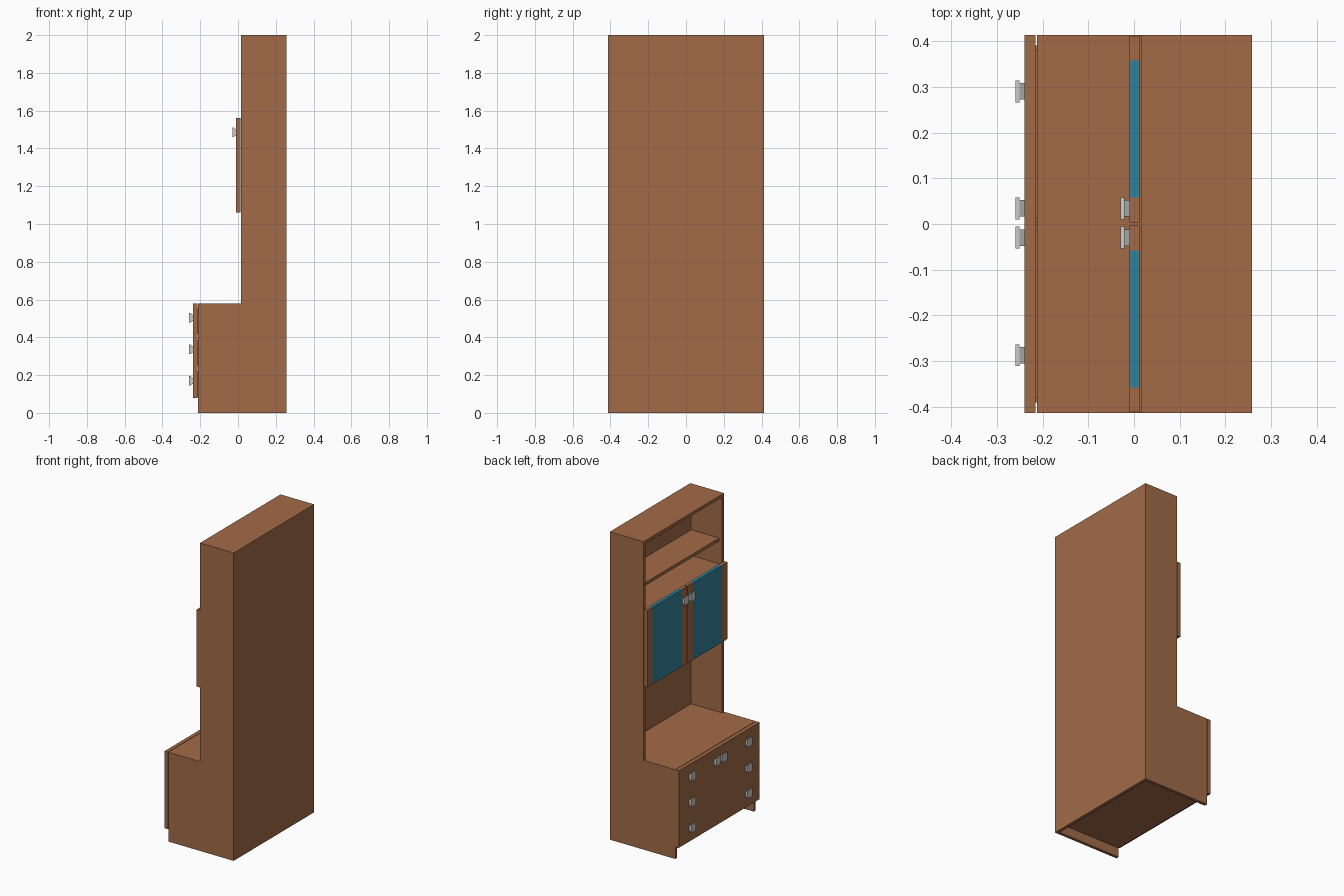
import bpy, bmesh

cube = bpy.data.objects.get("Cube")
if cube:
    bpy.data.objects.remove(cube, do_unlink=True)


def material(name, rgb):
    m = bpy.data.materials.new(name)
    m.use_nodes = True
    m.diffuse_color = (*rgb, 1)
    m.node_tree.nodes["Principled BSDF"].inputs["Base Color"].default_value = (*rgb, 1)
    return m


WOOD = material("brown_wood", (0.36, 0.147, 0.064))
GLASS = material("teal_glass", (0.03, 0.225, 0.33))
METAL = material("light_metal", (0.6, 0.6, 0.6))


def finish(name, bm, mat):
    bmesh.ops.recalc_face_normals(bm, faces=bm.faces)
    mesh = bpy.data.meshes.new(name)
    bm.to_mesh(mesh)
    bm.free()
    mesh.materials.append(mat)
    ob = bpy.data.objects.new(name, mesh)
    bpy.context.collection.objects.link(ob)
    return ob


def prism(name, profile, y0, y1, mat=WOOD):
    """Extrude an (x, z) profile along y."""
    bm = bmesh.new()
    face = bm.faces.new([bm.verts.new((x, y0, z)) for x, z in profile])
    ext = bmesh.ops.extrude_face_region(bm, geom=[face])["geom"]
    verts = [v for v in ext if isinstance(v, bmesh.types.BMVert)]
    bmesh.ops.translate(bm, verts=verts, vec=(0, y1 - y0, 0))
    return finish(name, bm, mat)


def box(name, xs, ys, zs, mat=WOOD):
    (a, b), (c, d) = xs, zs
    return prism(name, [(a, c), (b, c), (b, d), (a, d)], ys[0], ys[1], mat)


def handle(name, x, y, z):
    """Flat grip plate on a tapering stem, projecting to -x."""
    box(name + "_plate", (x - 0.02, x - 0.011), (y - 0.024, y + 0.024),
        (z - 0.025, z + 0.025), METAL)
    prism(name + "_stem", [(x - 0.011, z - 0.022), (x, z - 0.015),
                           (x, z + 0.015), (x - 0.011, z + 0.022)],
          y - 0.018, y + 0.018, METAL)


# Main dimensions
W, T = 0.413, 0.02
IN = W - T
BASE_X, UP_X, BACK_X = -0.212, 0.016, 0.258
COUNTER, TOP, FOOT = 0.58, 2.0, 0.08
inner = (-IN, IN)
back_in = BACK_X - T

# Carcass: stepped side panels, back and horizontal boards
steps = [(BASE_X, 0), (BACK_X, 0), (BACK_X, TOP), (UP_X, TOP),
         (UP_X, COUNTER), (BASE_X, COUNTER)]
for side, y in (("left", IN), ("right", -W)):
    prism("side_panel_" + side, steps, y, y + T)
box("back_panel", (back_in, BACK_X), inner, (0, TOP))
box("top_panel", (UP_X, back_in), inner, (TOP - T, TOP))
box("counter", (BASE_X, back_in), inner, (COUNTER - T, COUNTER))
box("base_panel", (BASE_X, back_in), inner, (FOOT - T, FOOT))
for name, x, z in (("upper_shelf", 0.037, 1.71), ("cupboard_top", UP_X, 1.543),
                   ("cupboard_floor", UP_X, 1.095)):
    box(name, (x, back_in), inner, (z - T, z))

# Cupboard doors: full-height glass between two stiles
DOOR_X, DOOR_Z = (-0.01, 0.013), (1.06, 1.56)
for side, s in (("left", 1), ("right", -1)):
    for part, a, b, mat in (("inner_stile", 0.003, 0.058, WOOD),
                            ("glass", 0.058, 0.357, GLASS),
                            ("outer_stile", 0.357, 0.411, WOOD)):
        box(f"door_{part}_{side}", DOOR_X, sorted((s * a, s * b)), DOOR_Z, mat)
    handle("door_handle_" + side, DOOR_X[0], 0.002 + s * 0.032, 1.485)


# Drawers: front plate, open box behind, handles
FRONT_X = (-0.239, -0.215)
ROW = (COUNTER - FOOT) / 3
WALL = 0.012


def drawer(name, y0, y1, row):
    z = FOOT + row * ROW
    box(name + "_front", FRONT_X, (y0, y1), (z, z + ROW))
    b0, b1 = max(y0, -IN) + 0.003, min(y1, IN) - 0.003
    x0, x1, z0, z1 = FRONT_X[1], 0.2, z + 0.003, z + 0.14
    box(name + "_floor", (x0, x1), (b0, b1), (z0, z0 + WALL))
    box(name + "_wall_a", (x0, x1), (b0, b0 + WALL), (z0 + WALL, z1))
    box(name + "_wall_b", (x0, x1), (b1 - WALL, b1), (z0 + WALL, z1))
    box(name + "_rear", (x1 - WALL, x1), (b0 + WALL, b1 - WALL), (z0 + WALL, z1))


for row, name in enumerate(("bottom_drawer", "middle_drawer")):
    drawer(name, -W, W, row)
drawer("top_drawer_left", 0, W, 2)
drawer("top_drawer_right", -W, 0, 2)

for row in range(3):
    z = FOOT + (row + 0.5) * ROW + 0.006
    for y in (0.29, -0.287) + ((0.034, -0.03) if row == 2 else ()):
        handle(f"drawer_handle_{row}", FRONT_X[0], y, z)
